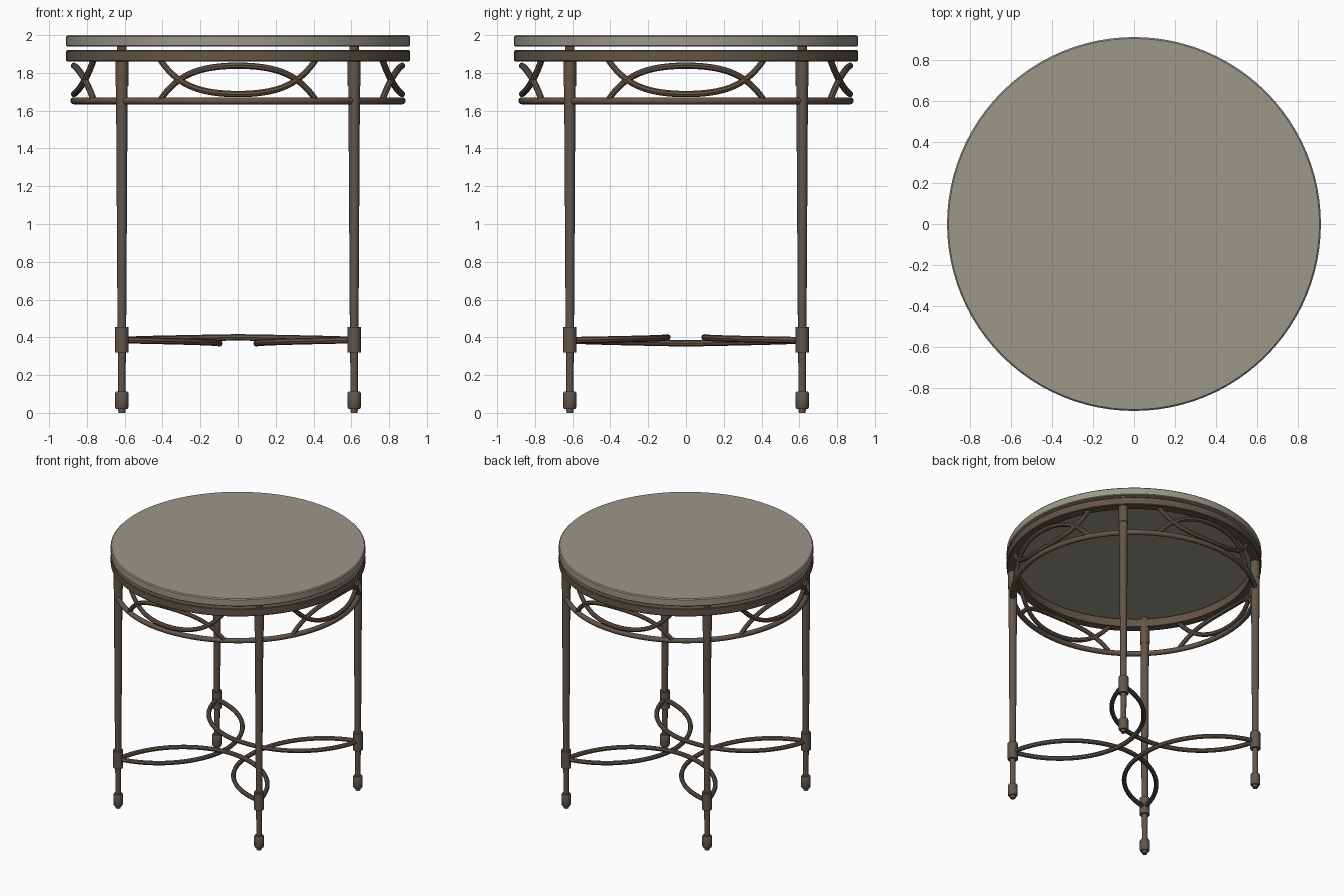
import bpy, math

cube = bpy.data.objects.get("Cube")
if cube:
    bpy.data.objects.remove(cube, do_unlink=True)


def make_material(name, color):
    mat = bpy.data.materials.new(name)
    mat.use_nodes = True
    mat.diffuse_color = color
    mat.node_tree.nodes["Principled BSDF"].inputs["Base Color"].default_value = color
    return mat


stone = make_material("warm grey stone", (0.33, 0.31, 0.26, 1))
bronze = make_material("dark bronze metal", (0.125, 0.092, 0.068, 1))


def lathe(name, profile, mat, sides, at=(0, 0), closed=False):
    """Spin a (radius, height) profile around a vertical axis."""
    n = len(profile)
    verts = [(r * math.cos(math.tau * i / sides), r * math.sin(math.tau * i / sides), z)
             for i in range(sides) for r, z in profile]
    faces = []
    for i in range(sides):
        a, b = i * n, (i + 1) % sides * n
        for j in range(n if closed else n - 1):
            k = (j + 1) % n
            faces.append((a + j, b + j, b + k, a + k))
    if not closed:
        faces.append([i * n for i in reversed(range(sides))])
        faces.append([i * n + n - 1 for i in range(sides)])
    mesh = bpy.data.meshes.new(name)
    mesh.from_pydata(verts, [], faces)
    mesh.materials.append(mat)
    obj = bpy.data.objects.new(name, mesh)
    obj.location = (*at, 0)
    bpy.context.collection.objects.link(obj)
    smooth(obj)
    return obj


def smooth(obj):
    bpy.ops.object.select_all(action="DESELECT")
    obj.select_set(True)
    bpy.context.view_layer.objects.active = obj
    bpy.ops.object.shade_smooth_by_angle(angle=math.radians(35))


def rod(name, points, radius, turn):
    """Round bar along a path, turned about the centre of the table."""
    curve = bpy.data.curves.new(name, "CURVE")
    curve.dimensions = "3D"
    curve.bevel_depth = radius
    curve.bevel_resolution = 2
    curve.use_fill_caps = True
    spline = curve.splines.new("POLY")
    spline.points.add(len(points) - 1)
    for p, co in zip(spline.points, points):
        p.co = (*co, 1)
    curve.materials.append(bronze)
    obj = bpy.data.objects.new(name, curve)
    obj.rotation_euler.z = turn
    bpy.context.collection.objects.link(obj)
    bpy.ops.object.select_all(action="DESELECT")
    obj.select_set(True)
    bpy.context.view_layer.objects.active = obj
    bpy.ops.object.convert(target="MESH")
    smooth(bpy.context.object)


# Round top with softened rims
lathe("table_top", [(0.905, 1.94), (0.91, 1.945), (0.91, 1.993), (0.903, 2.0)], stone, 96)

# Flat upper band and round lower ring of the apron
lathe("upper_band", [(0.84, 1.86), (0.905, 1.86), (0.91, 1.865), (0.91, 1.915),
                     (0.905, 1.92), (0.84, 1.92)], bronze, 96, closed=True)
ring = [(0.868 + 0.019 * math.cos(math.tau * k / 12), 1.652 + 0.019 * math.sin(math.tau * k / 12))
        for k in range(12)]
lathe("lower_ring", ring, bronze, 96, closed=True)

# Tapered legs with collars, feet and spacer pins
LEG = 0.615
leg_profile = [(0.018, 0), (0.02, 0.02), (0.03, 0.02), (0.035, 0.03), (0.035, 0.105),
               (0.03, 0.113), (0.02, 0.113), (0.021, 0.32), (0.036, 0.32), (0.036, 0.455),
               (0.023, 0.455), (0.03, 1.6), (0.031, 1.73), (0.034, 1.73), (0.034, 1.87)]
for side, sx in (("left", 1), ("right", -1)):
    for end, sy in (("front", -1), ("back", 1)):
        spot = (sx * LEG, sy * LEG)
        lathe(f"{end}_{side}_leg", leg_profile, bronze, 20, spot)
        lathe(f"{end}_{side}_spacer", [(0.026, 1.9), (0.026, 1.945)], bronze, 16, spot)

# Apron scrolls: two mirrored arcs crossing on each side
STEPS = 36
SPREAD = math.radians(28.5)
CROSS = math.radians(21)
for q in range(4):
    for label, flip in (("upper", 1), ("lower", -1)):
        path = []
        for i in range(STEPS + 1):
            a = SPREAD * (2 * i / STEPS - 1)
            t = a / CROSS
            rise = 0.075 * (1 - 0.6 * t ** 2 - 0.4 * t ** 4)
            path.append((0.868 * math.sin(a), -0.868 * math.cos(a), 1.763 + flip * rise))
        rod(f"{label}_apron_scroll_{q + 1}", path, 0.017, q * math.pi / 2)

# Stretcher: four arcs between neighbouring legs, weaving past each other
VERTEX = 0.098
depth = LEG - VERTEX
radius = (depth ** 2 + LEG ** 2) / (2 * depth)
sweep = math.acos((radius - depth) / radius)
for q in range(4):
    lift = -0.017 if q % 2 == 0 else 0.015
    path = []
    for i in range(STEPS + 1):
        a = sweep * (2 * i / STEPS - 1)
        x = VERTEX + radius * (1 - math.cos(a))
        path.append((x, radius * math.sin(a), 0.385 + lift * (1 - abs(a) / sweep)))
    rod(f"stretcher_arc_{q + 1}", path, 0.017, q * math.pi / 2)
